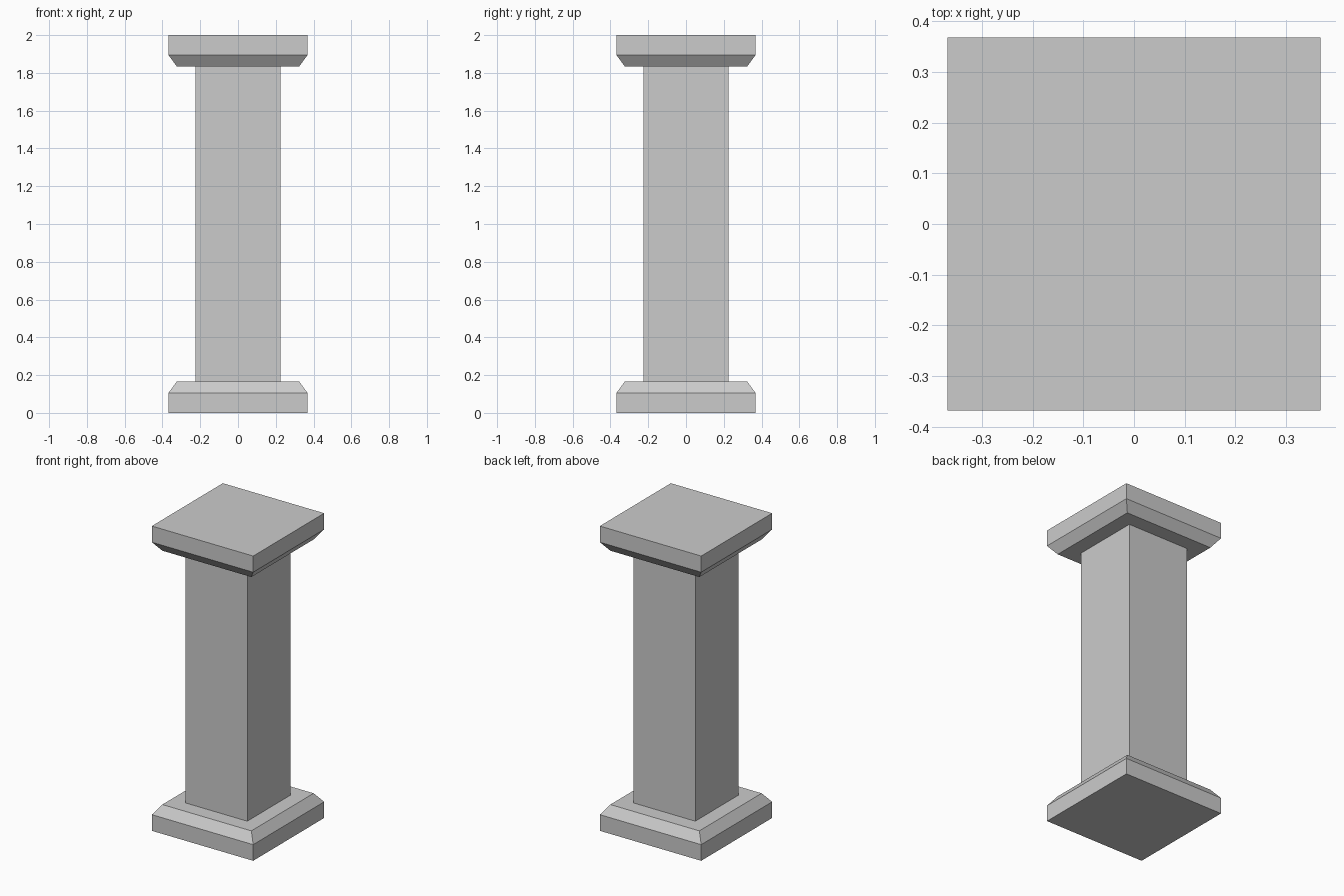
import bpy, bmesh

if "Cube" in bpy.data.objects:
    bpy.data.objects.remove(bpy.data.objects["Cube"])


def square_stack(name, profile):
    """Closed square solid from (half_width, z) levels, bottom to top."""
    bm = bmesh.new()
    rings = [[bm.verts.new((sx * h, sy * h, z))
              for sx, sy in ((-1, -1), (1, -1), (1, 1), (-1, 1))]
             for h, z in profile]
    for low, high in zip(rings, rings[1:]):
        for i in range(4):
            j = (i + 1) % 4
            bm.faces.new((low[i], low[j], high[j], high[i]))
    bm.faces.new(rings[0][::-1])
    bm.faces.new(rings[-1])
    bmesh.ops.recalc_face_normals(bm, faces=bm.faces)
    mesh = bpy.data.meshes.new(name)
    bm.to_mesh(mesh)
    bm.free()
    obj = bpy.data.objects.new(name, mesh)
    bpy.context.collection.objects.link(obj)
    return obj


HEIGHT = 2.0
SLAB = [(0.368, 0.0), (0.368, 0.106), (0.323, 0.167)]

# Chamfered base, and the same slab flipped as the capital
square_stack("base", SLAB)
square_stack("capital", [(h, HEIGHT - z) for h, z in reversed(SLAB)])

# Square shaft between the two slabs
square_stack("shaft", [(0.225, SLAB[-1][1]), (0.225, HEIGHT - SLAB[-1][1])])
